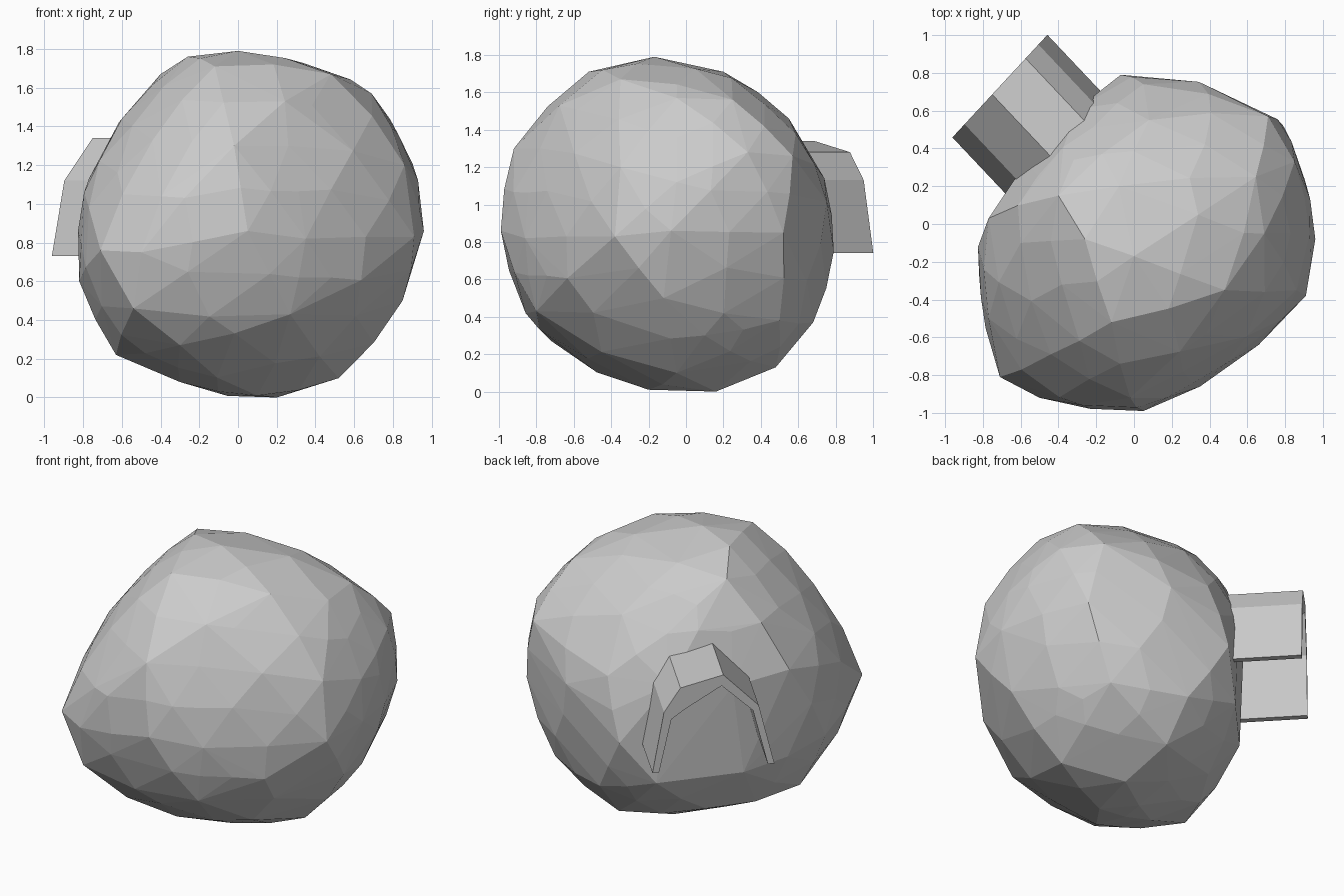
import bpy, bmesh
from mathutils import Vector

if "Cube" in bpy.data.objects:
    bpy.data.objects.remove(bpy.data.objects["Cube"])

def finish(bm, name):
    bmesh.ops.recalc_face_normals(bm, faces=bm.faces[:])
    me = bpy.data.meshes.new(name)
    bm.to_mesh(me)
    bm.free()
    ob = bpy.data.objects.new(name, me)
    bpy.context.collection.objects.link(ob)
    return ob

# Boulder: faceted convex rock, described by its main corners from the ground up
corners = [
    (.1, -.2, .01), (.2, .16, 0), (.52, -.05, .1), (-.3, -.2, .08), (.15, .48, .13),
    (-.63, -.28, .22), (-.34, .28, .2), (-.3, -.72, .27),
    (.27, -.8, .43), (.69, .1, .3), (.6, .5, .38), (.15, .68, .37), (-.54, -.83, .46),
    (-.82, -.27, .6), (.85, -.12, .5), (-.6, .26, .5), (-.24, .65, .48),
    (.05, -.99, .86), (.35, -.86, .82), (.66, -.64, .83), (.91, -.38, .83), (.96, -.08, .86),
    (.79, .52, .85), (-.07, .79, .75), (-.71, -.81, .76), (-.5, -.92, .75),
    (-.77, .03, 1.13), (-.57, .33, 1.08), (-.3, .61, 1.12), (.05, .74, 1.14), (.71, .57, 1.26),
    (.85, .33, 1.28), (.93, -.05, 1.12), (.86, -.35, 1.2), (.26, -.78, 1.3), (-.02, -.92, 1.3),
    (-.44, -.69, 1.33), (-.77, -.5, .98),
    (-.6, -.1, 1.44), (-.4, .15, 1.67), (-.22, .51, 1.4), (.08, .55, 1.46), (.645, .25, 1.56),
    (.69, -.05, 1.57), (-.12, -.52, 1.71), (-.26, -.08, 1.76), (0, -.17, 1.79),
    (.48, -.35, 1.67), (-.08, .2, 1.71)]
bm = bmesh.new()
for p in corners:
    bm.verts.new(p)
bmesh.ops.convex_hull(bm, input=bm.verts[:])
loose = [v for v in bm.verts if not v.link_faces]
bmesh.ops.delete(bm, geom=loose, context='VERTS')

# Split long edges and round the new points outward, except on the entrance wall
centre = Vector((.07, -.1, .9))
wall = Vector((-.735, .68, 0))
for e in [e for e in bm.edges if e.calc_length() > .4]:
    a, b = (v.co - centre for v in e.verts)
    mid = (a + b) / 2
    if mid.normalized().dot(wall) < .85:
        mid *= 1 + .6 * ((a.length + b.length) / 2 / mid.length - 1)
    v = bmesh.utils.edge_split(e, e.verts[0], .5)[1]
    v.co = centre + mid
bmesh.ops.triangulate(bm, faces=bm.faces[:], ngon_method='BEAUTY')
bmesh.ops.beautify_fill(bm, faces=bm.faces[:], edges=[e for e in bm.edges if e.calc_face_angle(0) < .3])
pts = [v.co.copy() for v in bm.verts]
bm.free()

# Wrap the rounded point set again for clean facets
bm = bmesh.new()
for p in pts:
    bm.verts.new((p.x, p.y, max(p.z, 0)))
bmesh.ops.convex_hull(bm, input=bm.verts[:])
bmesh.ops.delete(bm, geom=[v for v in bm.verts if not v.link_faces], context='VERTS')
finish(bm, "boulder")

# Entrance arch: faceted shell running out of the flat back-left wall
outer = [(-.37, .74), (-.30, 1.13), (-.20, 1.28), (.06, 1.34), (.275, 1.12), (.37, .73)]
inner = [(-.33, .74), (-.255, 1.08), (-.17, 1.14), (.05, 1.27), (.24, 1.09), (.33, .73)]
side = Vector((-.68, -.734, 0))
inward = Vector((.68, -.72, 0))
mouth = Vector((-.71, .73, 0))
bm = bmesh.new()

def row(pts, depth):
    return [bm.verts.new(mouth + side * s + inward * depth + Vector((0, 0, z))) for s, z in pts]

rings = [row(outer, 0), row(outer, .48), row(inner, .48), row(inner, 0)]
for a, b in zip(rings, rings[1:] + rings[:1]):
    for i in range(len(outer) - 1):
        bm.faces.new((a[i], a[i + 1], b[i + 1], b[i]))
for end in (0, -1):
    bm.faces.new([r[end] for r in rings])
finish(bm, "entrance_arch")
